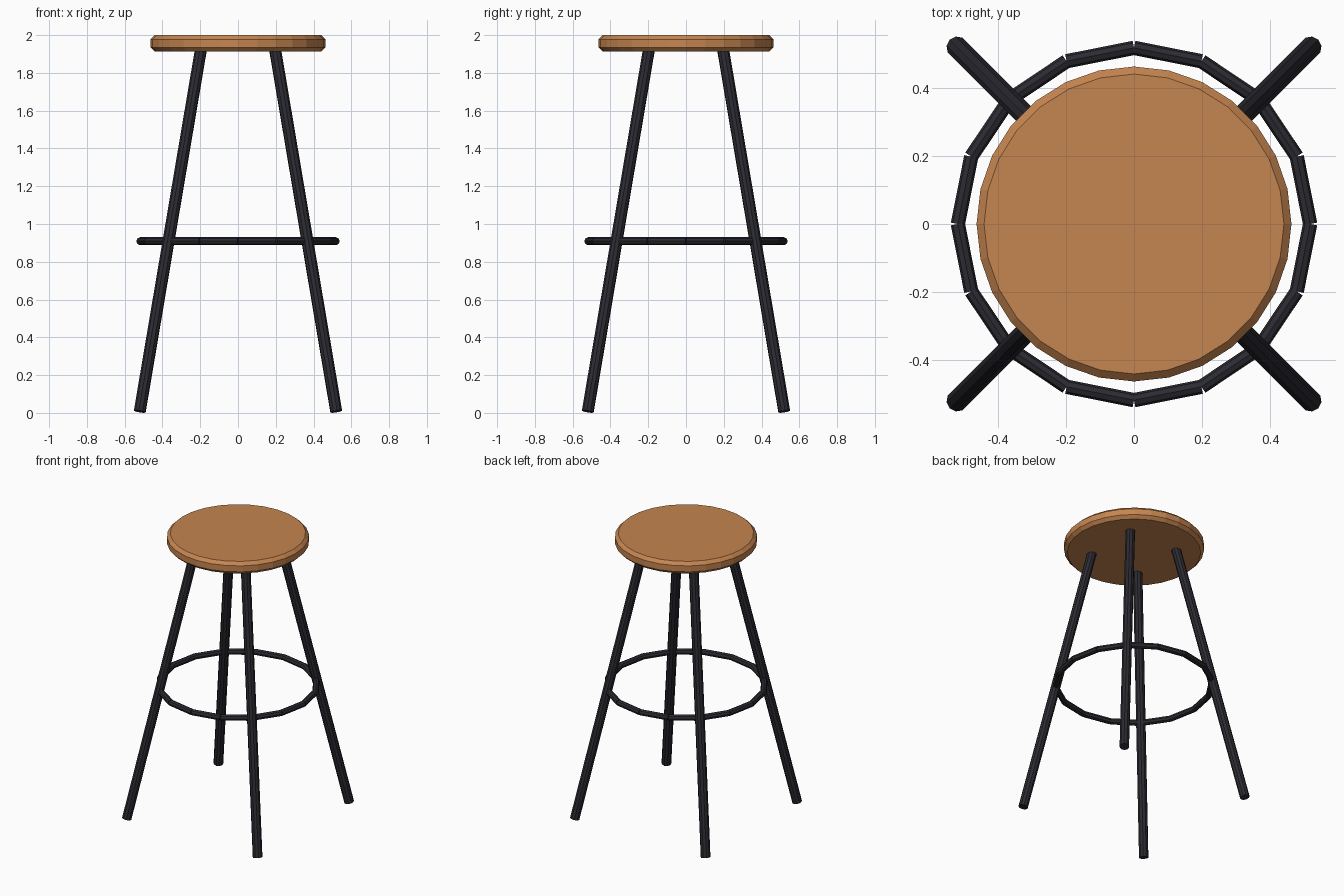
import bpy, bmesh, math
from mathutils import Vector

if "Cube" in bpy.data.objects:
    bpy.data.objects.remove(bpy.data.objects["Cube"])


def material(name, rgb):
    m = bpy.data.materials.new(name)
    m.diffuse_color = (*rgb, 1)
    m.use_nodes = True
    m.node_tree.nodes["Principled BSDF"].inputs["Base Color"].default_value = m.diffuse_color
    return m


wood = material("warm wood", (0.56, 0.235, 0.08))
metal = material("dark metal", (0.024, 0.024, 0.032))


def finish(name, bm, mat):
    me = bpy.data.meshes.new(name)
    bmesh.ops.recalc_face_normals(bm, faces=bm.faces)
    bm.to_mesh(me)
    bm.free()
    me.materials.append(mat)
    ob = bpy.data.objects.new(name, me)
    bpy.context.collection.objects.link(ob)
    return ob


def add_rod(bm, a, b, r, sides):
    a, b = Vector(a), Vector(b)
    d = b - a
    made = bmesh.ops.create_cone(bm, cap_ends=True, segments=sides,
                                 radius1=r, radius2=r, depth=d.length)["verts"]
    bmesh.ops.rotate(bm, verts=made, matrix=d.to_track_quat('Z', 'Y').to_matrix())
    bmesh.ops.translate(bm, verts=made, vec=(a + b) / 2)


# Seat: 28-sided disc with chamfered rims
bm = bmesh.new()
bmesh.ops.create_cone(bm, cap_ends=True, segments=28, radius1=0.463,
                      radius2=0.463, depth=0.087)
bmesh.ops.translate(bm, verts=bm.verts, vec=(0, 0, 1.9565))
rims = [e for e in bm.edges if abs(e.verts[0].co.z - e.verts[1].co.z) < 1e-4]
bmesh.ops.bevel(bm, geom=rims, offset=0.022, segments=1, affect='EDGES')
finish("seat", bm, wood)

# Four splayed legs
for sy, depth in ((-1, "front"), (1, "back")):
    for sx, side in ((-1, "left"), (1, "right")):
        bm = bmesh.new()
        add_rod(bm, (sx * 0.52, sy * 0.52, 0.0075),
                (sx * 0.197, sy * 0.197, 1.92), 0.032, 10)
        finish(f"{depth}_{side}_leg", bm, metal)

# Foot ring: sixteen straight rods
bm = bmesh.new()
pts = [(0.518 * math.cos(i * math.tau / 16), 0.518 * math.sin(i * math.tau / 16), 0.909)
       for i in range(16)]
for i in range(16):
    add_rod(bm, pts[i], pts[(i + 1) % 16], 0.021, 8)
finish("foot_ring", bm, metal)
